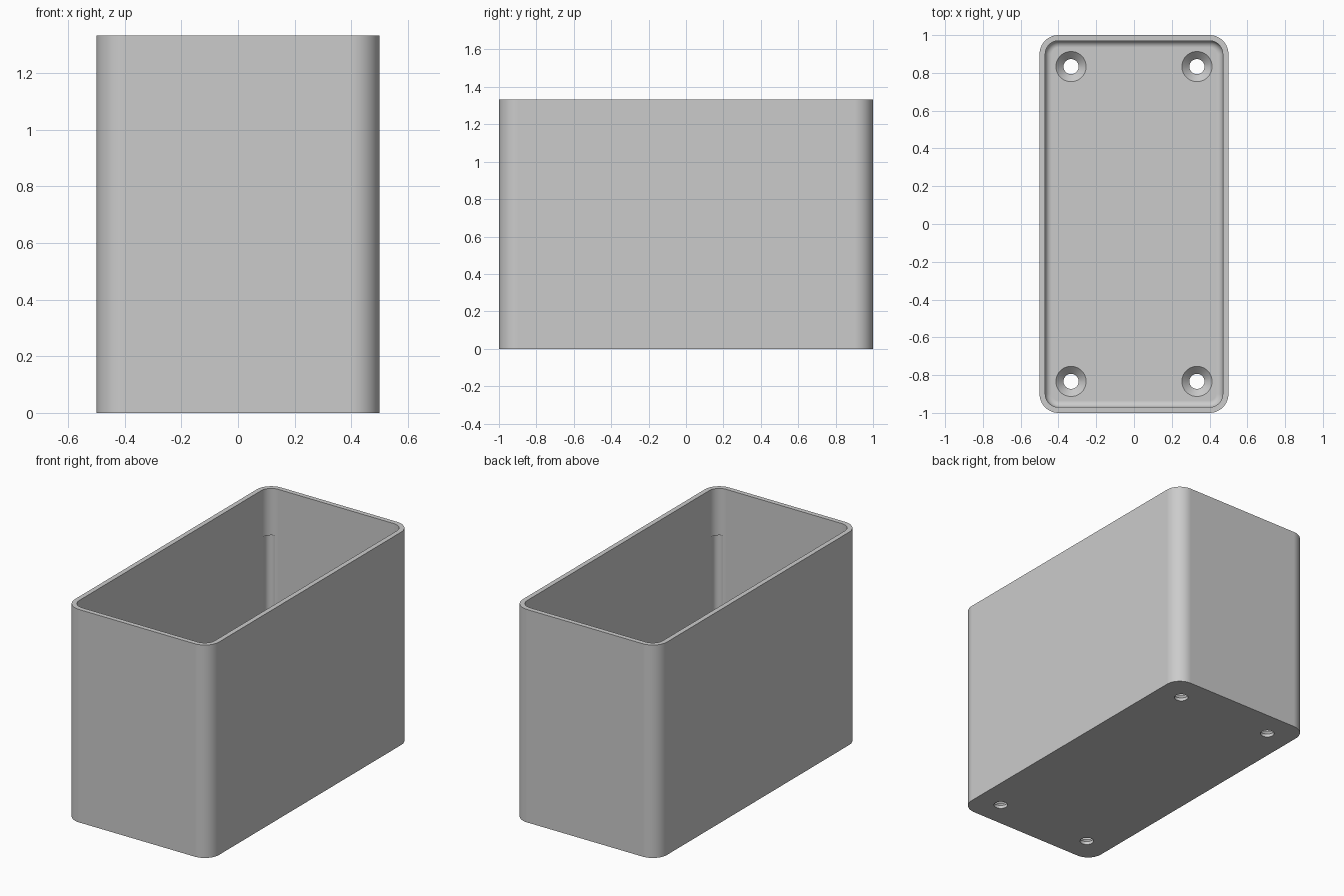
import bpy
import bmesh
from math import cos, sin, pi, radians

cube = bpy.data.objects.get("Cube")
if cube:
    bpy.data.objects.remove(cube, do_unlink=True)

HALF_X, HALF_Y, HEIGHT = 0.5, 1.0, 1.333
CORNER, WALL, FLOOR, FILLET = 0.1, 0.03, 0.06, 0.035
STEPS = 12

grey = bpy.data.materials.new("light grey")
grey.use_nodes = True
colour = (0.6, 0.6, 0.6, 1)
grey.diffuse_color = colour
grey.node_tree.nodes["Principled BSDF"].inputs["Base Color"].default_value = colour


def rounded_loop(bm, inset, z):
    """Ring of vertices around a rounded rectangle, moved inwards by inset."""
    radius = CORNER - inset
    verts = []
    for quarter, (sx, sy) in enumerate(((1, 1), (-1, 1), (-1, -1), (1, -1))):
        for i in range(STEPS + 1):
            a = (quarter + i / STEPS) * pi / 2
            verts.append(bm.verts.new((sx * (HALF_X - CORNER) + radius * cos(a),
                                       sy * (HALF_Y - CORNER) + radius * sin(a), z)))
    return verts


def make_object(name, bm):
    bmesh.ops.recalc_face_normals(bm, faces=bm.faces)
    mesh = bpy.data.meshes.new(name)
    bm.to_mesh(mesh)
    bm.free()
    mesh.materials.append(grey)
    obj = bpy.data.objects.new(name, mesh)
    bpy.context.collection.objects.link(obj)
    return obj


def lathe(bm, x, y, profile, sides=40):
    """Closed turned solid around a vertical axis, from (radius, z) pairs."""
    rings = [[bm.verts.new((x + r * cos(2 * pi * i / sides), y + r * sin(2 * pi * i / sides), z))
              for i in range(sides)] for r, z in profile]
    bridge(bm, rings)


def bridge(bm, rings):
    for a, b in zip(rings, rings[1:]):
        n = len(a)
        for i in range(n):
            bm.faces.new((a[i], a[(i + 1) % n], b[(i + 1) % n], b[i]))
    bm.faces.new(rings[0])
    bm.faces.new(rings[-1])


# Open box: outer wall, rim, inner wall, floor fillet and floor
bm = bmesh.new()
section = [(0, 0), (0, HEIGHT), (WALL, HEIGHT)]
for i in range(9):
    a = i / 8 * pi / 2
    section.append((WALL + FILLET * (1 - cos(a)), FLOOR + FILLET * (1 - sin(a))))
bridge(bm, [rounded_loop(bm, inset, z) for inset, z in section])
box = make_object("open_box", bm)

# Countersunk screw holes in the floor and shallow grooves in the inner corners
bm = bmesh.new()
for sx in (-1, 1):
    for sy in (-1, 1):
        lathe(bm, sx / 3, sy * 5 / 6,
              [(0.04, -0.1), (0.04, 0.02), (0.08, FLOOR), (0.08, 0.15)])
        lathe(bm, sx * 0.435, sy * 0.935, [(0.035, 0.2), (0.035, 1.04)], 24)
cutter = make_object("hole_cutter", bm)
cutter.hide_render = True

bpy.context.view_layer.objects.active = box
box.select_set(True)
cut = box.modifiers.new("holes", "BOOLEAN")
cut.operation = "DIFFERENCE"
cut.solver = "EXACT"
cut.object = cutter
bpy.ops.object.modifier_apply(modifier=cut.name)
bpy.data.objects.remove(cutter, do_unlink=True)

# Smooth corners with flat walls
bpy.ops.object.shade_smooth_by_angle(angle=radians(30))
weighted = box.modifiers.new("flat_walls", "WEIGHTED_NORMAL")
weighted.keep_sharp = True
